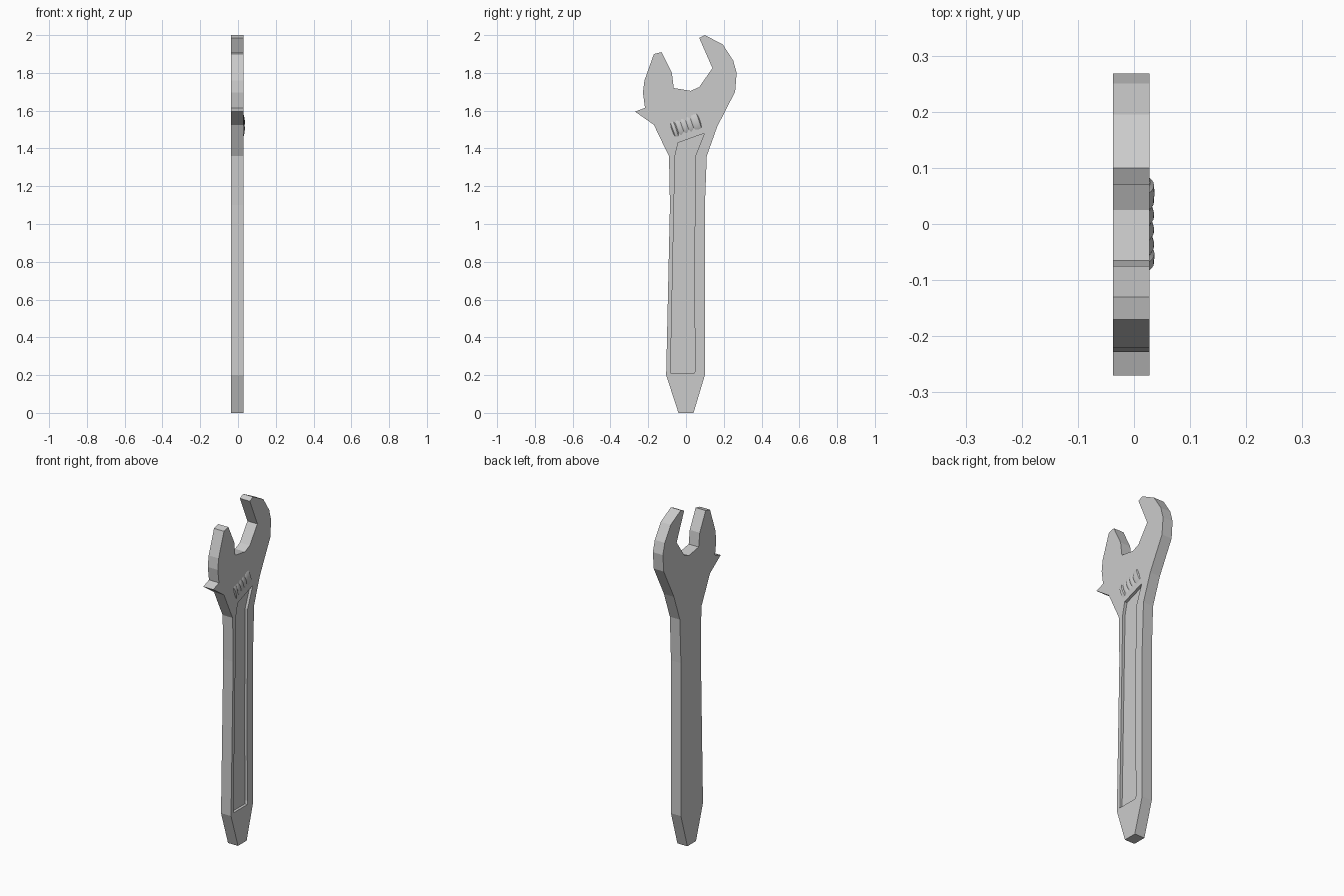
import bpy, bmesh, math
from mathutils import Vector

if "Cube" in bpy.data.objects:
    bpy.data.objects.remove(bpy.data.objects["Cube"])


def finish(bm, name):
    bmesh.ops.recalc_face_normals(bm, faces=bm.faces[:])
    me = bpy.data.meshes.new(name)
    bm.to_mesh(me)
    bm.free()
    ob = bpy.data.objects.new(name, me)
    bpy.context.scene.collection.objects.link(ob)
    return ob


def plate(name, outline, x0, x1):
    """Extrude a (y, z) outline from x0 to x1."""
    bm = bmesh.new()
    face = bm.faces.new([bm.verts.new((x0, y, z)) for y, z in outline])
    ext = bmesh.ops.extrude_face_region(bm, geom=[face])
    moved = [g for g in ext["geom"] if isinstance(g, bmesh.types.BMVert)]
    bmesh.ops.translate(bm, verts=moved, vec=(x1 - x0, 0, 0))
    return finish(bm, name)


BACK, FRONT = -0.037, 0.028

# Handle and jaws: one flat silhouette
body = plate("wrench_body", [
    (-0.04, 0), (0.04, 0), (0.10, 0.20), (0.10, 1.10), (0.11, 1.36),
    (0.165, 1.515), (0.26, 1.70), (0.268, 1.80), (0.25, 1.865),
    (0.195, 1.95), (0.10, 2.0), (0.07, 1.985), (0.14, 1.825),
    (0.07, 1.725), (0.025, 1.705), (-0.065, 1.72), (-0.075, 1.80),
    (-0.13, 1.91), (-0.17, 1.90), (-0.22, 1.76), (-0.228, 1.695),
    (-0.217, 1.615), (-0.27, 1.595), (-0.17, 1.525), (-0.11, 1.40),
    (-0.09, 1.36), (-0.085, 1.10), (-0.105, 0.20)], BACK, FRONT)

# Recessed panel in the handle face
cutter = plate("panel_cutter", [
    (-0.082, 0.21), (0.045, 0.21), (0.05, 0.23), (0.043, 0.65),
    (0.05, 1.36), (0.097, 1.48), (-0.042, 1.43), (-0.058, 1.36)],
    FRONT - 0.016, FRONT + 0.05)
cutter.hide_render = True
mod = body.modifiers.new("panel", "BOOLEAN")
mod.operation, mod.solver, mod.object = "DIFFERENCE", "EXACT", cutter
bpy.context.view_layer.objects.active = body
bpy.ops.object.modifier_apply(modifier=mod.name)
bpy.data.objects.remove(cutter)

# Adjusting screw: ridged, flattened roller set into the face at a slant
tilt = math.radians(19)
axis = Vector((0, math.cos(tilt), math.sin(tilt)))
side = Vector((0, -math.sin(tilt), math.cos(tilt)))
centre = Vector((0, 0, 1.522))
profile = [(-0.078, 0.8), (-0.073, 0.98), (-0.056, 1.0)]
for i in range(4):
    a = -0.05 + i * 0.028
    profile += [(a, 0.86), (a + 0.008, 0.98), (a + 0.014, 0.98)]
profile += [(0.056, 1.0), (0.073, 0.98), (0.078, 0.8)]
profile.sort()
SEG = 24
bm = bmesh.new()
rings = []
for t, r in profile:
    ring = []
    for k in range(SEG):
        ang = 2 * math.pi * k / SEG
        p = centre + axis * t + side * (0.066 * r * math.sin(ang))
        p.x = 0.0365 * r * math.cos(ang)
        ring.append(bm.verts.new((max(p.x, -0.03), p.y, p.z)))
    rings.append(ring)
for a, b in zip(rings, rings[1:]):
    for k in range(SEG):
        n = (k + 1) % SEG
        bm.faces.new((a[k], a[n], b[n], b[k]))
bm.faces.new(rings[0])
bm.faces.new(rings[-1])
screw = finish(bm, "adjusting_screw")
bpy.ops.object.select_all(action="DESELECT")
screw.select_set(True)
bpy.context.view_layer.objects.active = screw
bpy.ops.object.shade_smooth_by_angle(angle=math.radians(30))
